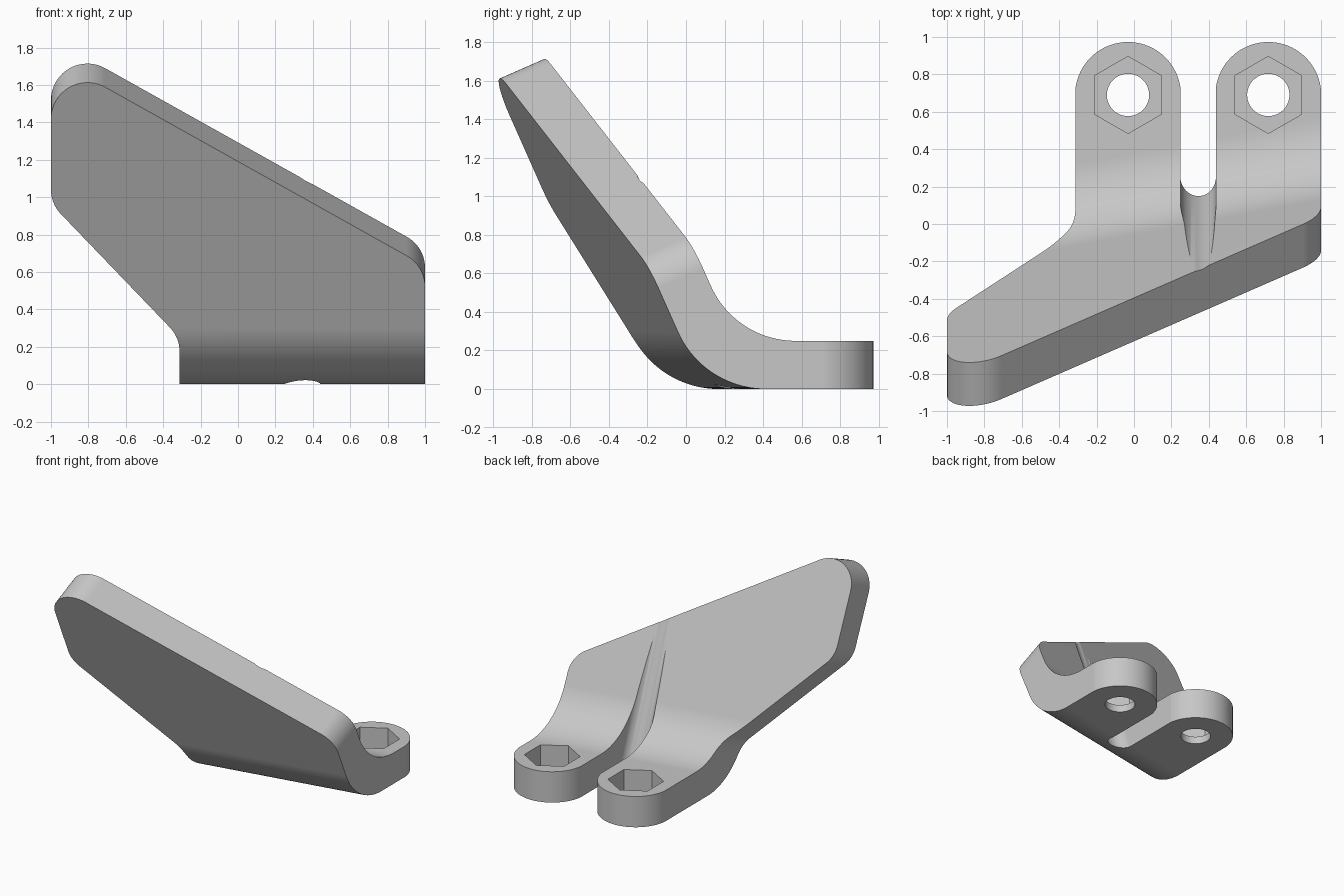
import bpy, bmesh, math
from mathutils import Vector

cube = bpy.data.objects.get("Cube")
if cube:
    bpy.data.objects.remove(cube, do_unlink=True)

grey = bpy.data.materials.new("plain grey")
grey.use_nodes = True
grey.diffuse_color = (0.57, 0.57, 0.57, 1)
grey.node_tree.nodes["Principled BSDF"].inputs["Base Color"].default_value = grey.diffuse_color


def rounded(corners, steps=20):
    """Polygon from (a, b, radius) corners, each with a tangent arc."""
    out = []
    for i, (a, b, r) in enumerate(corners):
        p = Vector((a, b))
        if r == 0:
            out.append(p)
            continue
        u = (Vector(corners[i - 1][:2]) - p).normalized()
        w = (Vector(corners[(i + 1) % len(corners)][:2]) - p).normalized()
        half = u.angle(w) / 2
        centre = p + (u + w).normalized() * r / math.sin(half)
        start = p + u * r / math.tan(half) - centre
        end = p + w * r / math.tan(half) - centre
        sweep = math.atan2(start.x * end.y - start.y * end.x, start.dot(end))
        for k in range(steps + 1):
            t = sweep * k / steps
            c, s = math.cos(t), math.sin(t)
            out.append(centre + Vector((start.x * c - start.y * s, start.x * s + start.y * c)))
    return out


def arc(cx, cy, r, a0, a1, n):
    return [Vector((cx + r * math.cos(math.radians(a0 + (a1 - a0) * k / n)),
                    cy + r * math.sin(math.radians(a0 + (a1 - a0) * k / n)))) for k in range(n + 1)]


def prism(name, points, sweep):
    bm = bmesh.new()
    face = bm.faces.new([bm.verts.new(p) for p in points])
    ext = bmesh.ops.extrude_face_region(bm, geom=[face])
    bmesh.ops.translate(bm, vec=sweep, verts=[g for g in ext["geom"] if isinstance(g, bmesh.types.BMVert)])
    bmesh.ops.recalc_face_normals(bm, faces=bm.faces)
    mesh = bpy.data.meshes.new(name)
    bm.to_mesh(mesh)
    bm.free()
    mesh.materials.append(grey)
    obj = bpy.data.objects.new(name, mesh)
    bpy.context.collection.objects.link(obj)
    return obj


def flat(points, z):
    return [(p.x, p.y, z) for p in points]


def trim(target, cutter, operation):
    cutter.hide_render = True
    mod = target.modifiers.new(cutter.name, "BOOLEAN")
    mod.operation, mod.object, mod.solver = operation, cutter, "EXACT"
    bpy.context.view_layer.objects.active = target
    bpy.ops.object.modifier_apply(modifier=mod.name)
    bpy.data.objects.remove(cutter, do_unlink=True)


# Bent sheet: side profile swept along the skewed bend axis
skew, lean = 0.187, 0.445
low, high, top = 0.09, 0.256, 2.5
profile = rounded([(2, 0, 0), (low, 0, 0.5), (low - lean * top, top, 0),
                   (high - lean * (top - 0.25), top, 0), (high, 0.25, 0.48), (2, 0.25, 0)], 32)
bracket = prism("bent_bracket", [(-1.5, p.x - 2.5 * skew, p.y) for p in profile], (3, 3 * skew, 0))

# Outline of the upright plate and neck, cut square to the plate
through = Vector((0, 0.915, 0.4))
outline = rounded([(-1, 0.965, 0.19), (-1, 1.75, 0.195), (1, 0.632, 0.19),
                   (1, -3, 0), (-0.313, -3, 0), (-0.313, 0.25, 0.19)])
face = [Vector((p.x, low + skew * (p.x - 1) - lean * p.y, p.y)) - through * 2 for p in outline]
trim(bracket, prism("plate_outline", face, through * 6), "INTERSECT")

# Rounded ends of the two lugs
lugs, lug_y = (-0.032, 0.718), 0.69
plan = [Vector((-2, -2)), Vector((2, -2)), Vector((2, lug_y))]
for x in reversed(lugs):
    plan += arc(x, lug_y, 0.283, 0, 180, 40)
plan.append(Vector((-2, lug_y)))
trim(bracket, prism("lug_outline", flat(plan, -1), (0, 0, 4)), "INTERSECT")

# Slot between the lugs, leaning with the bend
tilt = 0.37
slot = arc(0.343, 0.252 + tilt, 0.095, 180, 360, 32) + [Vector((0.438, 4)), Vector((0.248, 4))]
trim(bracket, prism("slot", flat(slot, -1), (0, -tilt * 2.5, 2.5)), "DIFFERENCE")

# Hexagonal nut pockets and bolt holes
for x in lugs:
    trim(bracket, prism("nut_pocket", flat(arc(x, lug_y, 0.206, 30, 330, 5), 0.06), (0, 0, 0.6)), "DIFFERENCE")
    trim(bracket, prism("bolt_hole", flat(arc(x, lug_y, 0.113, 0, 354, 59), -0.2), (0, 0, 0.6)), "DIFFERENCE")

# Smooth bends with clean flat faces
bpy.ops.object.select_all(action="DESELECT")
bracket.select_set(True)
bpy.context.view_layer.objects.active = bracket
bpy.ops.object.shade_smooth_by_angle(angle=math.radians(30))
normals = bracket.modifiers.new("face_normals", "WEIGHTED_NORMAL")
normals.keep_sharp = True
